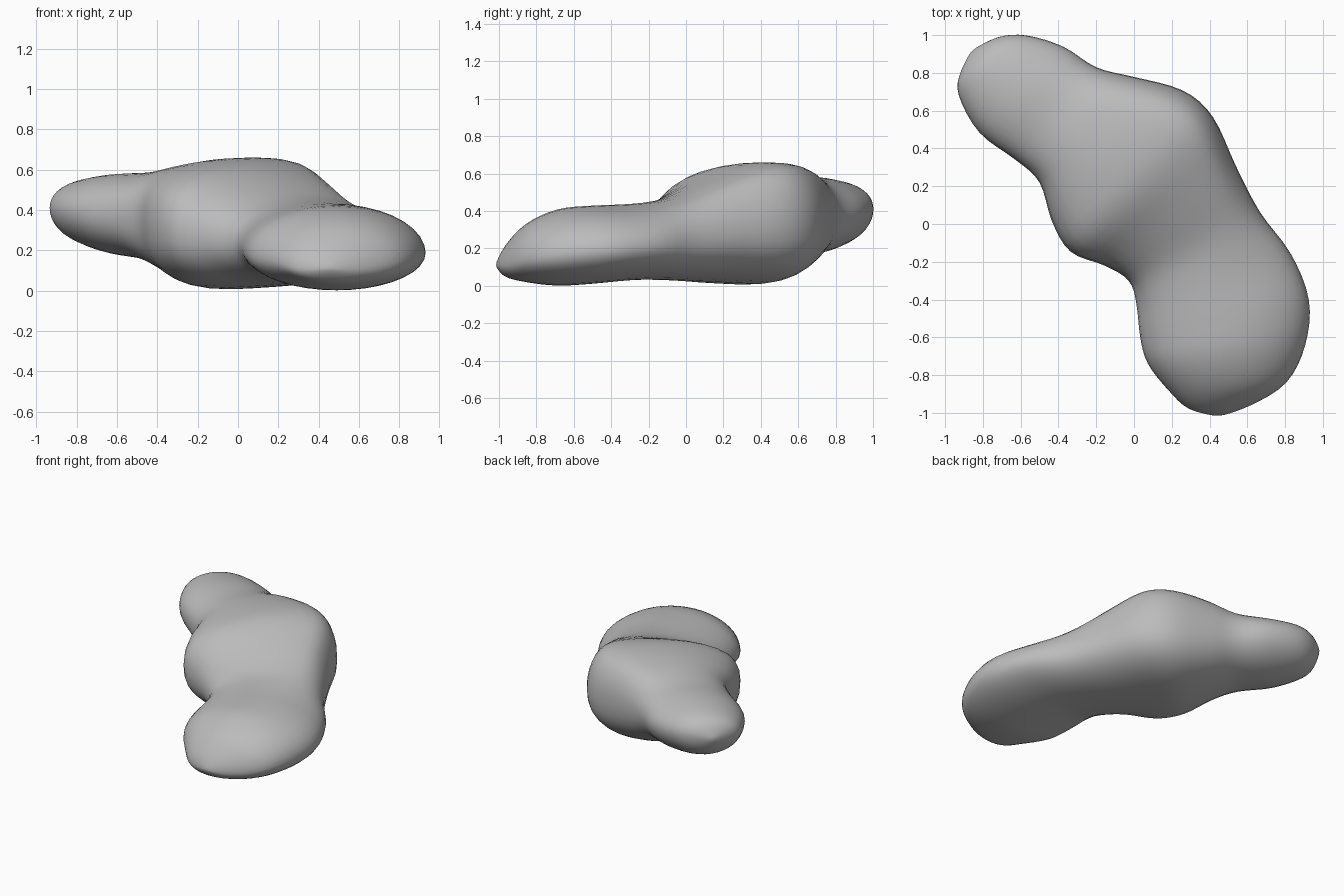
import bpy
import bmesh
import math
from mathutils import Vector

if "Cube" in bpy.data.objects:
    bpy.data.objects.remove(bpy.data.objects["Cube"], do_unlink=True)

SIDES = 36      # points around each cross-section
STEPS = 4       # rings between neighbouring stations

# Stations along the bent spine: left edge x, y, right edge x, y,
# bottom z, top z, squareness power, sideways shift of the crown
stations = [
    (-.86, .92, -.86, .92, .41, .41, 1, 0),
    (-.92, .80, -.72, .99, .31, .50, 1, 0),
    (-.93, .68, -.57, 1.0, .24, .55, 1, 0),
    (-.82, .48, -.37, .94, .18, .58, 1, 0),
    (-.63, .34, -.20, .83, .15, .59, .9, .1),
    (-.50, .22, .00, .78, .08, .63, .8, .2),
    (-.44, .02, .26, .71, .01, .66, .8, .3),
    (-.34, -.15, .42, .57, .01, .65, .8, .35),
    (-.16, -.22, .54, .31, .02, .56, .9, .35),
    (-.03, -.30, .67, .06, .03, .47, .9, .2),
    (.01, -.42, .83, -.15, .03, .44, 1, 0),
    (.03, -.60, .93, -.40, .01, .43, 1, 0),
    (.07, -.74, .91, -.64, .00, .41, 1, 0),
    (.18, -.88, .81, -.84, .02, .33, 1, 0),
    (.29, -.98, .62, -.96, .05, .21, 1, 0),
    (.45, -1.02, .45, -1.02, .11, .11, 1, 0),
]


def spline(a, b, c, d, t):
    """Catmull-Rom blend of four station values."""
    return b + t / 2 * (c - a + t * (2 * a - 5 * b + 4 * c - d + t * (3 * (b - c) + d - a)))


def smooth_stations(rows):
    """Fill in rings between the stations."""
    last = len(rows) - 1
    result = []
    for i in range(last):
        near = [rows[min(max(i + k, 0), last)] for k in (-1, 0, 1, 2)]
        for step in range(STEPS):
            result.append([spline(*vals, step / STEPS) for vals in zip(*near)])
    result.append(list(rows[-1]))
    return result


def rounded(value, power):
    """Superellipse term that keeps its sign."""
    return math.copysign(abs(value) ** power, value)


def section(row, along):
    """Rounded cross-section; its widest level sinks towards the front."""
    left, right = Vector((row[0], row[1], 0)), Vector((row[2], row[3], 0))
    low, high, power, shift = row[4:]
    centre, half = (left + right) / 2, (right - left) / 2
    middle = low + (high - low) * (0.57 - 0.2 * along)
    points = []
    for k in range(SIDES):
        angle = math.tau * k / SIDES
        across = rounded(math.cos(angle), power)
        up = rounded(math.sin(angle), power)
        lean = shift * max(up, 0) * (1 - across * across)
        point = centre + half * (across + lean)
        point.z = middle + up * (high - middle if up > 0 else middle - low)
        points.append(point)
    return points


def loft(name, rows, material):
    """Skin the rings, closing both ends on a single point."""
    bm = bmesh.new()
    rings = [[bm.verts.new(p) for p in section(row, i / len(rows))]
             for i, row in enumerate(rows[1:-1])]
    for ring, following in zip(rings, rings[1:]):
        for k in range(SIDES):
            n = (k + 1) % SIDES
            bm.faces.new((ring[k], ring[n], following[n], following[k]))
    for row, ring in ((rows[0], rings[0]), (rows[-1], rings[-1])):
        tip = bm.verts.new((row[0], row[1], row[4]))
        for k in range(SIDES):
            bm.faces.new((tip, ring[k], ring[(k + 1) % SIDES]))
    # Soften the ends and the joins between the lobes
    for _ in range(2):
        bmesh.ops.smooth_vert(bm, verts=bm.verts, factor=0.4,
                              use_axis_x=True, use_axis_y=True, use_axis_z=True)
    bmesh.ops.recalc_face_normals(bm, faces=bm.faces)
    for face in bm.faces:
        face.smooth = True
    mesh = bpy.data.meshes.new(name)
    bm.to_mesh(mesh)
    bm.free()
    mesh.materials.append(material)
    obj = bpy.data.objects.new(name, mesh)
    bpy.context.collection.objects.link(obj)
    return obj


# Plain grey stone
grey = bpy.data.materials.new("stone grey")
grey.use_nodes = True
colour = (0.5, 0.5, 0.5, 1)
grey.diffuse_color = colour
grey.node_tree.nodes["Principled BSDF"].inputs["Base Color"].default_value = colour

# Three fused lobes: raised tail, tall body and low front
loft("lumpy_rock", smooth_stations(stations), grey)
